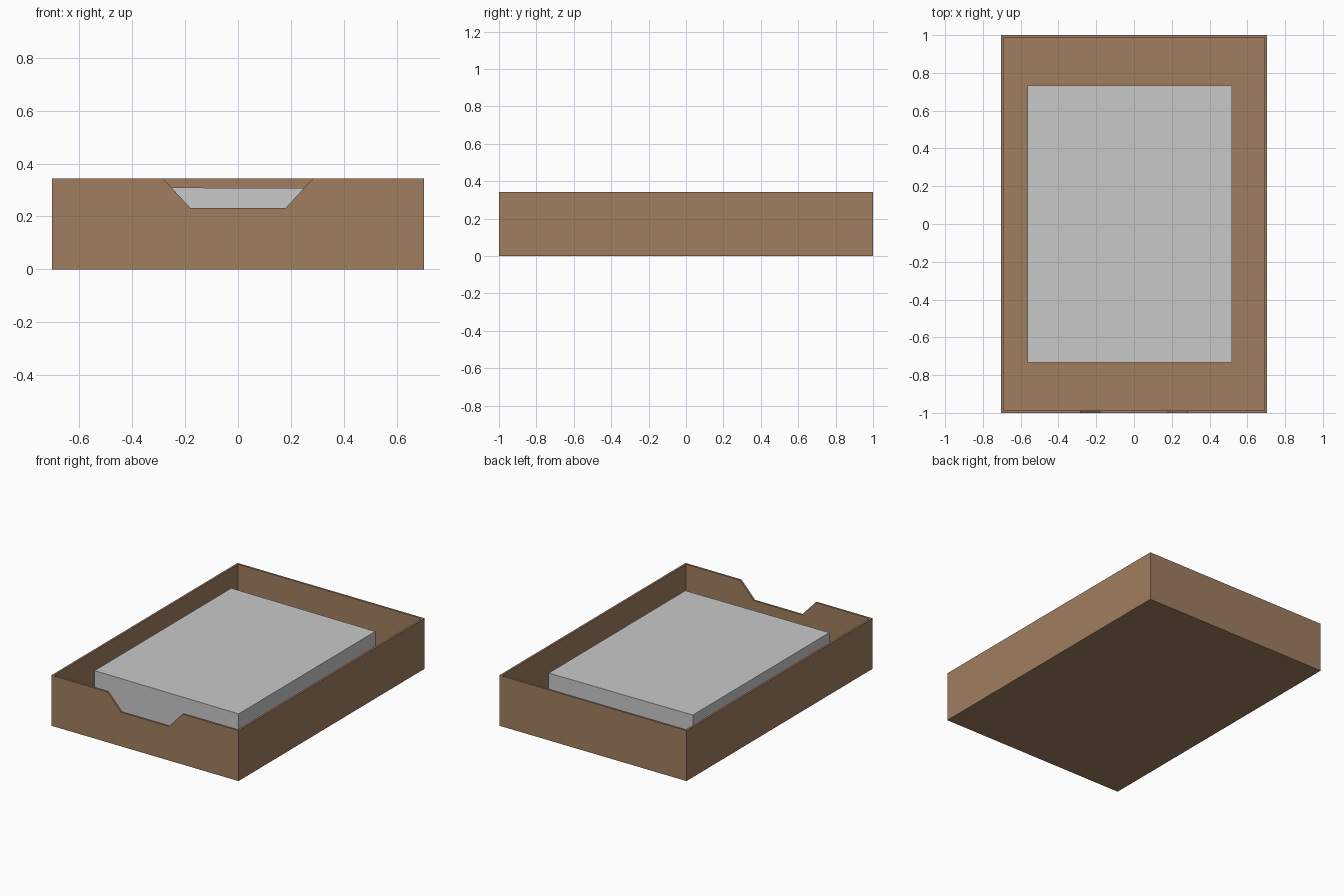
import bpy, bmesh

if "Cube" in bpy.data.objects:
    bpy.data.objects.remove(bpy.data.objects["Cube"])

W, L, H, T = 0.704, 1.0, 0.343, 0.019   # half width, half length, height, wall


def material(name, rgb):
    m = bpy.data.materials.new(name)
    m.diffuse_color = (*rgb, 1)
    m.use_nodes = True
    m.node_tree.nodes["Principled BSDF"].inputs["Base Color"].default_value = m.diffuse_color
    return m


def finish(name, bm, mat):
    bmesh.ops.recalc_face_normals(bm, faces=bm.faces)
    me = bpy.data.meshes.new(name)
    bm.to_mesh(me)
    bm.free()
    me.materials.append(mat)
    ob = bpy.data.objects.new(name, me)
    bpy.context.collection.objects.link(ob)
    return ob


def box(bm, lo, hi):
    r = bmesh.ops.create_cube(bm, size=1)
    for v in r["verts"]:
        v.co = [lo[i] if v.co[i] < 0 else hi[i] for i in range(3)]
    return r["verts"]


def prism(bm, profile, y0, y1):
    # extrude an XZ profile along y
    f = bm.faces.new([bm.verts.new((x, y0, z)) for x, z in profile])
    r = bmesh.ops.extrude_face_region(bm, geom=[f])
    for v in r["geom"]:
        if isinstance(v, bmesh.types.BMVert):
            v.co.y = y1


brown = material("brown card", (0.352, 0.212, 0.115))
grey = material("paper grey", (0.584, 0.584, 0.584))

# open tray: solid block whose inset top face is pushed down to the floor
bm = bmesh.new()
box(bm, (-W, -L, 0), (W, L, H))
top = max(bm.faces, key=lambda f: f.calc_center_median().z)
bmesh.ops.inset_individual(bm, faces=[top], thickness=T)
r = bmesh.ops.extrude_face_region(bm, geom=[top])
for v in r["geom"]:
    if isinstance(v, bmesh.types.BMVert):
        v.co.z = T
if top.is_valid:
    bmesh.ops.delete(bm, geom=[top], context="FACES_ONLY")
tray = finish("tray", bm, brown)

# thumb notch cut through the front wall, sides sloping outward
bm = bmesh.new()
k = 0.103 / 0.111                        # slope of the notch sides
hi = 0.18 + (H + 0.1 - 0.232) * k
prism(bm, [(-0.18, 0.232), (0.18, 0.232), (hi, H + 0.1), (-hi, H + 0.1)],
      -L - 0.1, -L + 0.1)
cutter = finish("notch_cutter", bm, brown)
cutter.hide_render = True
cutter.hide_set(True)
mod = tray.modifiers.new("notch", "BOOLEAN")
mod.operation = "DIFFERENCE"
mod.solver = "EXACT"
mod.object = cutter
bpy.context.view_layer.objects.active = tray
bpy.ops.object.modifier_apply(modifier=mod.name)
bpy.data.objects.remove(cutter)

# paper stack, its top leaning very slightly to the right
bm = bmesh.new()
for v in box(bm, (-0.565, -0.734, T), (0.519, 0.734, 0.308)):
    if v.co.z > 0.1:
        v.co.z -= 0.004 * v.co.x
finish("paper_stack", bm, grey)
